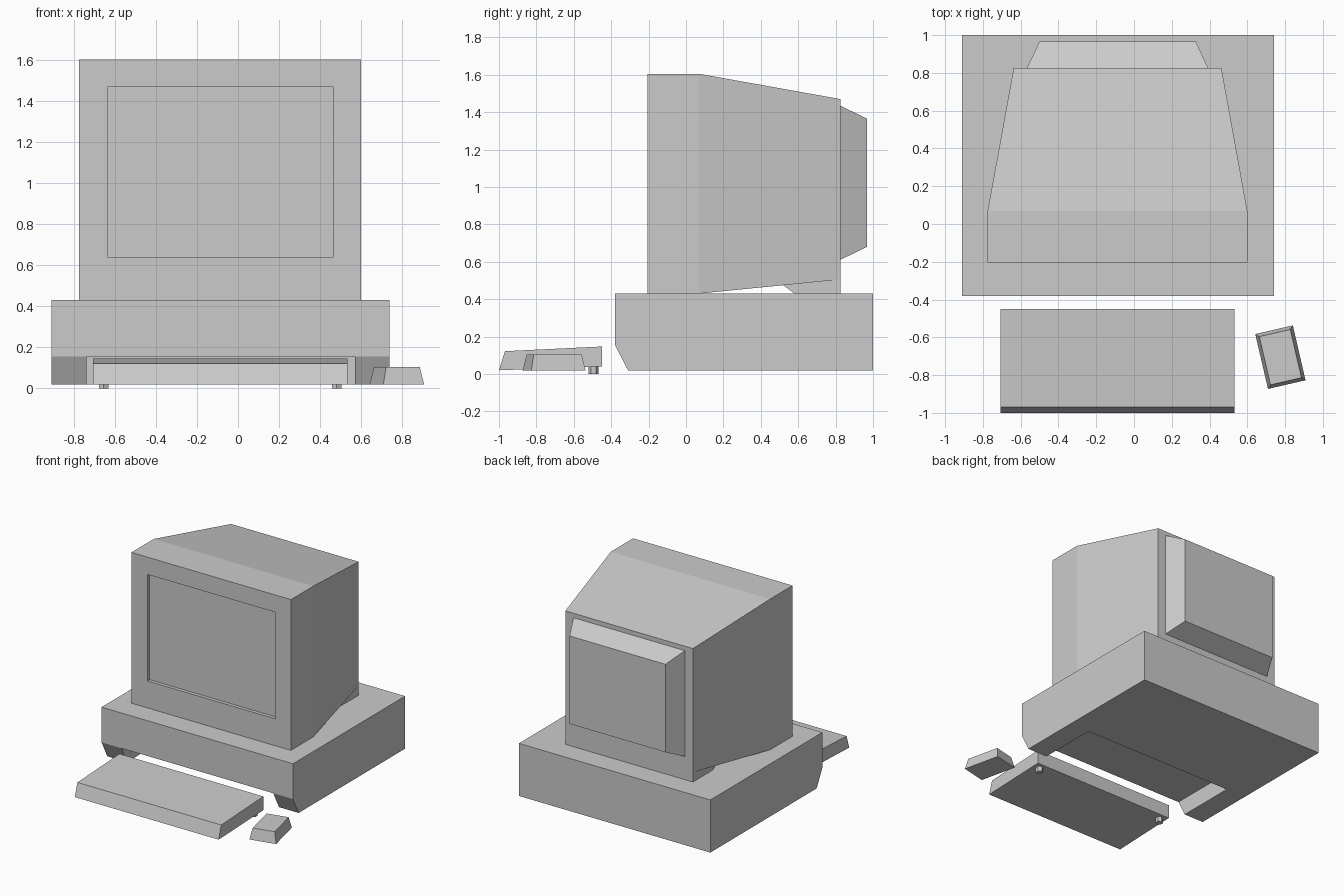
import bpy, bmesh, math
from mathutils import Matrix

if "Cube" in bpy.data.objects:
    bpy.data.objects.remove(bpy.data.objects["Cube"])


def finish(name, bm):
    bmesh.ops.recalc_face_normals(bm, faces=bm.faces)
    mesh = bpy.data.meshes.new(name)
    bm.to_mesh(mesh)
    bm.free()
    obj = bpy.data.objects.new(name, mesh)
    bpy.context.collection.objects.link(obj)
    return obj


def loft(name, rings):
    """Closed solid through a list of point rings."""
    bm = bmesh.new()
    loops = [[bm.verts.new(p) for p in ring] for ring in rings]
    for a, b in zip(loops, loops[1:]):
        n = len(a)
        for i in range(n):
            j = (i + 1) % n
            bm.faces.new((a[i], a[j], b[j], b[i]))
    bm.faces.new(loops[0])
    bm.faces.new(loops[-1])
    return finish(name, bm)


def rect(y, x0, x1, z0, z1):
    """Upright rectangle facing the front."""
    return [(x0, y, z0), (x1, y, z0), (x1, y, z1), (x0, y, z1)]


def side_profile(name, x0, x1, profile):
    """Side outline (y, z) extruded across x."""
    return loft(name, [[(x, y, z) for y, z in profile] for x in (x0, x1)])


# Computer case with a slanted lower front and a keyboard bay underneath
case = side_profile("computer_case", -0.91, 0.74,
                    [(-0.31, 0.02), (1.0, 0.02), (1.0, 0.43), (-0.38, 0.43), (-0.38, 0.155)])
cutter = loft("keyboard_bay_cutter", [rect(-0.6, -0.74, 0.57, -0.1, 0.155),
                                      rect(0.165, -0.74, 0.57, -0.1, 0.155)])
cutter.hide_render = True
cutter.hide_set(True)
cut = case.modifiers.new("keyboard_bay", 'BOOLEAN')
cut.operation = 'DIFFERENCE'
cut.solver = 'EXACT'
cut.object = cutter

# Monitor shell, from recessed screen out around the bezel to the tapered back
loft("monitor", [rect(-0.178, -0.637, 0.467, 0.64, 1.47),
                 rect(-0.205, -0.637, 0.467, 0.64, 1.47),
                 rect(-0.205, -0.775, 0.60, 0.43, 1.605),
                 rect(0.07, -0.775, 0.60, 0.43, 1.605),
                 rect(0.825, -0.637, 0.463, 0.505, 1.47)])

# Rear tube housing
loft("rear_housing", [rect(0.825, -0.567, 0.393, 0.61, 1.435),
                      rect(0.967, -0.50, 0.327, 0.68, 1.365)])

# Foot under the back of the monitor
side_profile("monitor_foot", -0.637, 0.463,
             [(0.58, 0.43), (0.825, 0.43), (0.825, 0.505), (0.52, 0.475)])

# Keyboard wedge
side_profile("keyboard", -0.707, 0.533,
             [(-1.0, 0.02), (-0.45, 0.04), (-0.45, 0.147), (-0.968, 0.122)])

# Keyboard feet
for side, x in (("left", -0.655), ("right", 0.481)):
    bm = bmesh.new()
    bmesh.ops.create_cone(bm, cap_ends=True, segments=6, radius1=0.027, radius2=0.027,
                          depth=0.045, matrix=Matrix.Translation((x, -0.495, 0.0225)))
    finish("keyboard_foot_" + side, bm)

# Mouse, turned slightly
mouse = loft("mouse", [[(sx * (0.102 - inset), sy * (0.149 - inset), z)
                        for sx, sy in ((-1, -1), (1, -1), (1, 1), (-1, 1))]
                       for z, inset in ((0.02, 0.0), (0.105, 0.018))])
mouse.matrix_world = Matrix.Translation((0.775, -0.705, 0)) @ Matrix.Rotation(math.radians(13), 4, 'Z')
